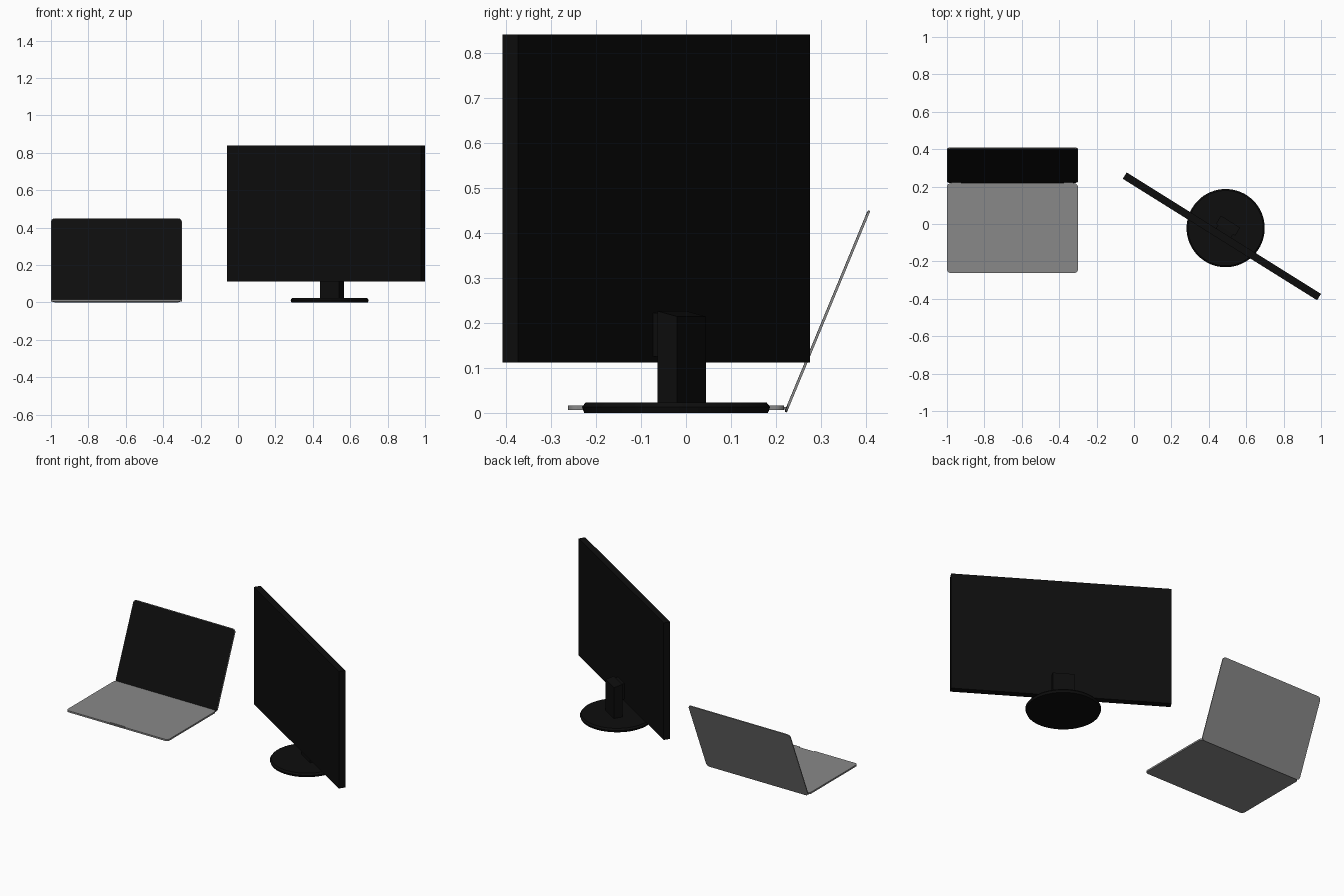
import bpy, bmesh, math
from mathutils import Matrix, Vector

if "Cube" in bpy.data.objects:
    bpy.data.objects.remove(bpy.data.objects["Cube"])


def material(name, v):
    m = bpy.data.materials.new(name)
    m.diffuse_color = (v, v, v, 1)
    m.use_nodes = True
    m.node_tree.nodes["Principled BSDF"].inputs["Base Color"].default_value = m.diffuse_color
    return m


GREY = material("aluminium grey", 0.25)
BLACK = material("near black", 0.004)


def finish(name, bm, mat, matrix=Matrix()):
    bm.transform(matrix)
    bmesh.ops.recalc_face_normals(bm, faces=bm.faces[:])
    me = bpy.data.meshes.new(name)
    bm.to_mesh(me)
    bm.free()
    me.materials.append(mat)
    ob = bpy.data.objects.new(name, me)
    bpy.context.collection.objects.link(ob)
    return ob


def rounded_slab(name, x0, x1, y0, y1, z0, z1, r, mat, matrix=Matrix()):
    bm = bmesh.new()
    pts = []
    corners = [(x1 - r, y1 - r), (x0 + r, y1 - r), (x0 + r, y0 + r), (x1 - r, y0 + r)]
    for i, (cx, cy) in enumerate(corners):
        for k in range(7):
            a = math.pi / 2 * (i + k / 6)
            pts.append((cx + r * math.cos(a), cy + r * math.sin(a), z0))
    face = bm.faces.new([bm.verts.new(p) for p in pts])
    ext = bmesh.ops.extrude_face_region(bm, geom=[face])
    bmesh.ops.translate(bm, vec=(0, 0, z1 - z0),
                        verts=[g for g in ext["geom"] if isinstance(g, bmesh.types.BMVert)])
    return finish(name, bm, mat, matrix)


def box(name, x0, x1, y0, y1, z0, z1, mat, matrix=Matrix()):
    bm = bmesh.new()
    bmesh.ops.create_cube(bm, size=1)
    for v in bm.verts:
        v.co = Vector(((x0 + x1) / 2 + v.co.x * (x1 - x0),
                       (y0 + y1) / 2 + v.co.y * (y1 - y0),
                       (z0 + z1) / 2 + v.co.z * (z1 - z0)))
    return finish(name, bm, mat, matrix)


# Laptop base with a thumb notch cut in the front edge
base = rounded_slab("laptop_base", -1, -0.3, -0.262, 0.218, 0.006, 0.016, 0.02, GREY)
cutter = box("notch_cutter", -0.70, -0.60, -0.28, -0.254, 0.010, 0.03, GREY)
cutter.hide_render = True
cutter.hide_viewport = True
cut = base.modifiers.new("notch", 'BOOLEAN')
cut.operation = 'DIFFERENCE'
cut.object = cutter

# Laptop lid, leaning back, with the black screen on its inner face
tilt = Matrix.Translation((0, 0.224, 0.001)) @ Matrix.Rotation(math.radians(67.5), 4, 'X')
rounded_slab("laptop_lid", -1, -0.3, 0, 0.484, 0, 0.005, 0.02, GREY, tilt)
rounded_slab("laptop_screen", -0.997, -0.303, 0.003, 0.481, 0.005, 0.0058, 0.018, BLACK, tilt)

# Hinges bridging the gap between base and lid
for i, x in enumerate((-0.95, -0.35)):
    box("laptop_hinge_%d" % (i + 1), x - 0.025, x + 0.025, 0.214, 0.224, 0.007, 0.013, GREY)

# Monitor panel, turned about the vertical axis
turn = Matrix.Translation((0.47, -0.066, 0)) @ Matrix.Rotation(math.radians(-32), 4, 'Z')
box("monitor_panel", -0.6125, 0.6125, -0.02, 0.02, 0.112, 0.84, BLACK, turn)

# Stand neck with a chamfered top, and the mount joining it to the panel
neck = box("stand_neck", -0.063, 0.058, 0.04, 0.091, 0.018, 0.226, BLACK, turn)
for v in neck.data.vertices:
    if v.co.z > 0.2 and (turn.inverted() @ v.co).y > 0.06:
        v.co.z -= 0.012
box("stand_mount", -0.05, 0.045, 0.015, 0.045, 0.125, 0.222, BLACK, turn)

# Round stand foot, spun from a low profile
bm = bmesh.new()
profile = [(0, 0), (0.204, 0), (0.209, 0.013), (0.201, 0.023), (0, 0.023)]
vs = [bm.verts.new((r, 0, z)) for r, z in profile]
es = [bm.edges.new(p) for p in zip(vs, vs[1:])]
bmesh.ops.spin(bm, geom=vs + es, cent=(0, 0, 0), axis=(0, 0, 1),
               angle=math.tau, steps=64)
bmesh.ops.remove_doubles(bm, verts=bm.verts[:], dist=1e-5)
foot = finish("stand_foot", bm, BLACK, Matrix.Translation((0.49, -0.022, 0)))
bpy.context.view_layer.objects.active = foot
foot.select_set(True)
bpy.ops.object.shade_smooth_by_angle(angle=math.radians(25))
